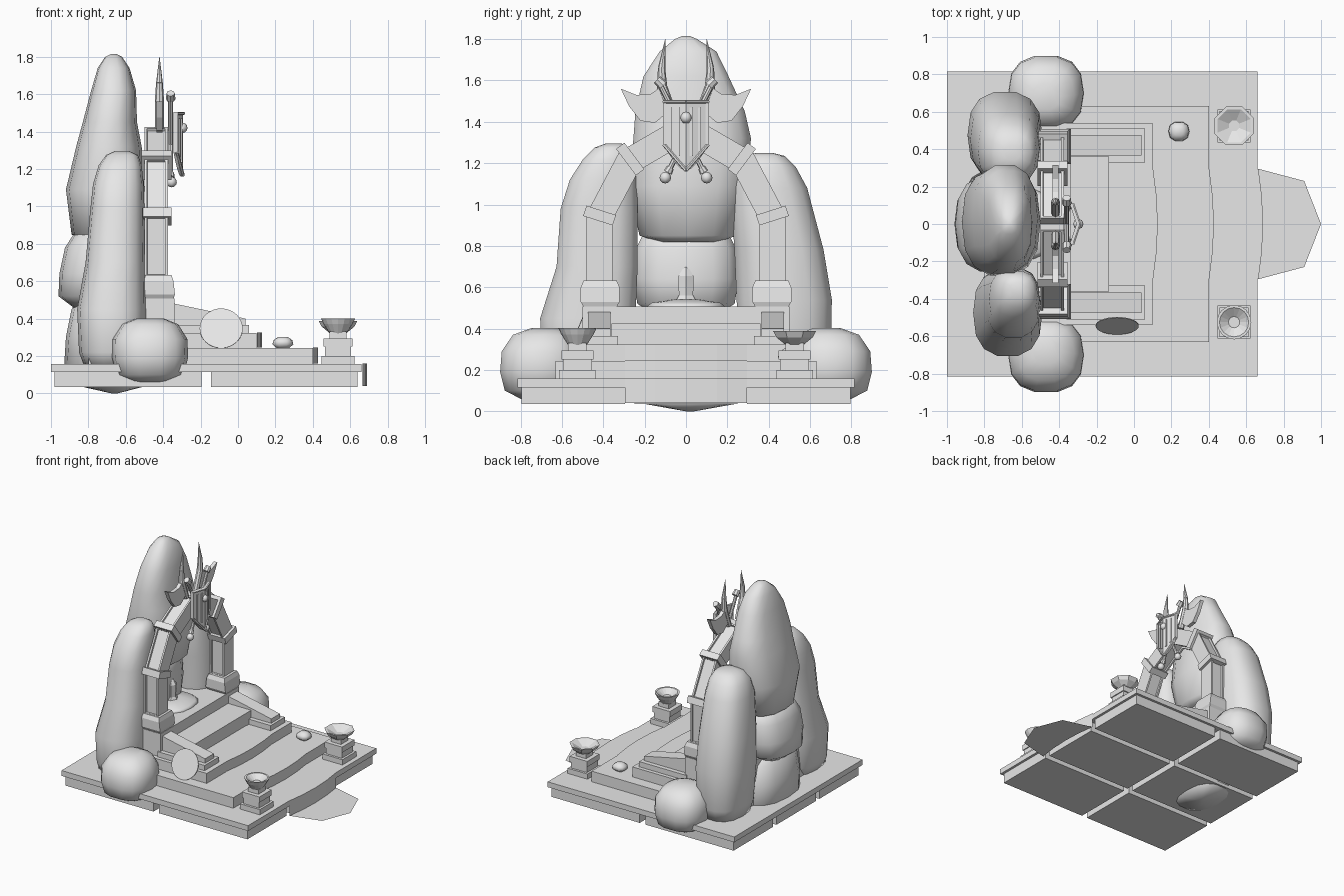
import bpy, bmesh, math
from mathutils import Vector

if "Cube" in bpy.data.objects:
    bpy.data.objects.remove(bpy.data.objects["Cube"])

stone = bpy.data.materials.new("pale_stone")
stone.diffuse_color = (0.8, 0.8, 0.8, 1)
stone.use_nodes = True
stone.node_tree.nodes["Principled BSDF"].inputs["Base Color"].default_value = stone.diffuse_color


def finish(name, bm, smooth=False, fix=True):
    if fix:
        bmesh.ops.recalc_face_normals(bm, faces=bm.faces)
    for f in bm.faces:
        f.smooth = smooth
    me = bpy.data.meshes.new(name)
    bm.to_mesh(me)
    bm.free()
    me.materials.append(stone)
    ob = bpy.data.objects.new(name, me)
    bpy.context.collection.objects.link(ob)
    return ob


def box(name, x0, x1, y0, y1, z0, z1):
    bm = bmesh.new()
    bmesh.ops.create_cube(bm, size=1)
    for v in bm.verts:
        v.co = ((x0 + x1) / 2 + v.co.x * (x1 - x0), (y0 + y1) / 2 + v.co.y * (y1 - y0),
                (z0 + z1) / 2 + v.co.z * (z1 - z0))
    return finish(name, bm)


def loft(name, secs, n=14, power=0.8, smooth=True, turn=0.0):
    """Skin of stacked rings (z, cx, cy, rx, ry)."""
    bm = bmesh.new()
    rings = []
    for z, cx, cy, rx, ry in secs:
        ring = []
        for i in range(n):
            a = turn + 2 * math.pi * i / n
            c, s = math.cos(a), math.sin(a)
            ring.append(bm.verts.new((cx + rx * math.copysign(abs(c) ** power, c),
                                      cy + ry * math.copysign(abs(s) ** power, s), z)))
        rings.append(ring)
    for a, b in zip(rings, rings[1:]):
        for i in range(n):
            bm.faces.new((a[i], a[(i + 1) % n], b[(i + 1) % n], b[i]))
    bm.faces.new(rings[0])
    bm.faces.new(rings[-1])
    return finish(name, bm, smooth)


def prism(name, pts, axis, a, b):
    """Extrude a profile: axis 'x' takes (y, z) points, axis 'y' takes (x, z)."""
    bm = bmesh.new()
    mk = (lambda p, t: (t, p[0], p[1])) if axis == 'x' else (lambda p, t: (p[0], t, p[1]))
    lo = [bm.verts.new(mk(p, a)) for p in pts]
    hi = [bm.verts.new(mk(p, b)) for p in pts]
    bm.faces.new(lo)
    bm.faces.new(hi)
    for i in range(len(pts)):
        j = (i + 1) % len(pts)
        bm.faces.new((lo[i], lo[j], hi[j], hi[i]))
    return finish(name, bm)


def beam(name, p, q, w, x0, x1, panel=False):
    """Straight bar in the yz plane, optionally with recessed side panels."""
    p, q = Vector(p), Vector(q)
    d = (q - p).normalized()
    s = Vector((-d.y, d.x)) * w / 2
    ob = prism(name, [p + s, q + s, q - s, p - s], 'x', x0, x1)
    if panel:
        bm = bmesh.new()
        bm.from_mesh(ob.data)
        side = [f for f in bm.faces if abs(f.normal.y * s.x + f.normal.z * s.y) > 0.9 * s.length]
        bmesh.ops.inset_individual(bm, faces=side, thickness=0.02, depth=0)
        bmesh.ops.inset_individual(bm, faces=side, thickness=0.001, depth=-0.015)
        bm.to_mesh(ob.data)
        bm.free()
    return ob


def rod(name, p, q, r1, r2, n=8):
    p, q = Vector(p), Vector(q)
    bm = bmesh.new()
    bmesh.ops.create_cone(bm, cap_ends=True, segments=n, radius1=r1, radius2=r2, depth=(q - p).length)
    rot = (q - p).to_track_quat('Z', 'Y')
    for v in bm.verts:
        v.co = rot @ v.co + (p + q) / 2
    return finish(name, bm)


def ball(name, c, r):
    bm = bmesh.new()
    bmesh.ops.create_uvsphere(bm, u_segments=8, v_segments=6, radius=r)
    bmesh.ops.translate(bm, verts=bm.verts, vec=c)
    return finish(name, bm, True)


# Paved base: six blocks under one slab
for x0, x1 in ((-.98, -.195), (-.145, .64)):
    for y0, y1 in ((-.795, -.295), (-.25, .25), (.295, .795)):
        box("base_block", x0, x1, y0, y1, .035, .115)
box("base_slab", -1, .66, -.815, .815, .115, .158)

# Stairs and platform
box("lower_step", -.8, .40, -.63, .63, .158, .243)
box("second_step", -.8, .10, -.54, .54, .243, .323)
box("third_step", -.8, -.135, -.36, .36, .323, .425)
box("platform", -.8, -.34, -.5, .5, .323, .508)

# Carpet draped over the steps, with bulging front edges and a tongue on the floor
prof = [(-.135, .326, 0), (.102, .326, .025), (.102, .246, .025), (.402, .246, .025),
        (.402, .161, .025), (.665, .161, .025), (.665, .04, .025)]
cols = [-.295, -.15, 0, .15, .295]
bm = bmesh.new()
rows = [[bm.verts.new((x + b * (1 - (y / .295) ** 2), y, z)) for y in cols] for x, z, b in prof]
for a, b in zip(rows, rows[1:]):
    for i in range(4):
        bm.faces.new((a[i], b[i], b[i + 1], a[i + 1]))
tip = [bm.verts.new(c) for c in ((.91, .23, .04), (1, 0, .04), (.91, -.23, .04))]
bm.faces.new(rows[-1] + tip)
finish("carpet", bm, fix=False)

for s in (-1, 1):
    # Sloping stair rails
    box("rail_base", -.36, .06, s * .42 - .09, s * .42 + .09, .323, .365)
    prism("stair_rail", [(-.36, .36), (.04, .36), (.04, .40), (-.34, .48), (-.36, .48)],
          'y', s * .42 - .055, s * .42 + .055)
    # Brazier pedestals
    for h, z0, z1 in ((.088, .158, .2), (.07, .2, .25), (.078, .25, .295), (.045, .295, .33)):
        box("brazier_pedestal", .535 - h, .535 + h, s * .525 - h, s * .525 + h, z0, z1)
    # Pillar feet, pillars and arch segments with collars
    k = math.sqrt(2)
    loft("pillar_foot", [(z, -.425, s * .415, rx * k, ry * k) for z, rx, ry in
         ((.505, .08, .08), (.53, .088, .094), (.60, .08, .094), (.632, .07, .08))],
         4, 1, False, math.pi / 4)
    beam("pillar", (s * .418, .62), (s * .418, .96), .125, -.5, -.375, True)
    beam("arch_lower", (s * .418, .94), (s * .265, 1.23), .125, -.5, -.375, True)
    beam("arch_upper", (s * .275, 1.21), (0, 1.37), .125, -.5, -.375, True)
    beam("lower_collar", (s * .426, .922), (s * .41, .972), .15, -.515, -.355)
    beam("upper_collar", (s * .29, 1.205), (s * .25, 1.235), .16, -.515, -.355)
    # Crossed axes above the arch
    rod("axe_haft", (-.36, -s * .1, 1.13), (-.36, s * .125, 1.58), .013, .013)
    ball("axe_pommel", (-.355, -s * .1, 1.13), .028)
    rod("axe_collar", (-.36, -s * .088, 1.155), (-.36, -s * .075, 1.18), .022, .018)
    rod("axe_cap", (-.36, s * .11, 1.575), (-.36, s * .14, 1.605), .026, .022)
    prism("axe_blade", [(s * y, z) for y, z in ((.06, 1.47), (.15, 1.395), (.22, 1.405), (.275, 1.475),
          (.315, 1.56), (.24, 1.53), (.17, 1.535), (.1, 1.585))], 'x', -.435, -.405)
    # Upright spikes
    rod("spike_socket", (-.42, s * .06, 1.42), (-.42, s * .115, 1.57), .024, .024)
    rod("spike_lower", (-.42, s * .115, 1.56), (-.42, s * .118, 1.66), .025, .018)
    rod("spike_tip", (-.42, s * .118, 1.66), (-.42, s * .1, 1.8), .018, .001)
    # Side boulders
    loft("side_boulder", [(.06, -.47, s * .70, .11, .10), (.10, -.47, s * .70, .18, .18),
         (.19, -.47, s * .70, .203, .203), (.29, -.47, s * .70, .2, .195),
         (.37, -.47, s * .69, .15, .15), (.402, -.47, s * .68, .07, .07)])

# Brazier bowls: wide octagonal one and a round one
def bowl(name, y, n, top, r):
    loft(name, [(.32, .535, y, .045, .045), (top - .03, .535, y, r * .85, r * .85),
                (top, .535, y, r, r), (top, .535, y, r * .85, r * .85),
                (top - .035, .535, y, .03, .03)], n, 1, False, math.pi / 8)

bowl("octagonal_bowl", .525, 8, .388, .112)
bowl("round_bowl", -.525, 16, .402, .092)

# Shield on the arch
ys = [-.11, -.083, -.055, -.028, 0, .028, .055, .083, .11]
bm = bmesh.new()
grid = []
for y in ys:
    t = abs(y) / .11
    x = -.293 - .037 * t
    bot = 1.16 + .13 * t ** 1.5
    grid.append([bm.verts.new((xx, y, z)) for xx in (x, x - .015) for z in (bot, 1.505)])
for a, b in zip(grid, grid[1:]):
    for i, j in ((0, 1), (1, 3), (3, 2), (2, 0)):
        bm.faces.new((a[i], a[j], b[j], b[i]))
for g in (grid[0], grid[-1]):
    bm.faces.new((g[0], g[1], g[3], g[2]))
finish("crest_shield", bm)
for y in (-.065, -.025, .025, .065):
    x = -.293 - .037 * abs(y) / .11
    box("shield_rib", x - .005, x + .006, y - .008, y + .008, 1.22 + abs(y) * .6, 1.47)
for s in (-1, 1):
    rod("shield_top_rim", (-.291, 0, 1.497), (-.328, s * .11, 1.497), .009, .009, 6)
    box("shield_side_rim", -.334, -.32, s * .103 - .008, s * .103 + .008, 1.29, 1.505)
    rod("shield_lower_rim", (-.328, s * .107, 1.29), (-.293, 0, 1.165), .009, .009, 6)
ball("shield_boss", (-.298, 0, 1.42), .028)

# Round shield leaning on the stair rail
rod("leaning_disc", (-.09, -.542, .347), (-.09, -.546, .3487), .115, .115, 32).name = "leaning_disc"
disc = bpy.data.objects["leaning_disc"]
for v in disc.data.vertices:  # lean back until it rests on the rail
    dz = v.co.z - .348
    v.co.y += dz * .0
# Small stone on the lower step
loft("small_stone", [(.24, .24, .495, .03, .028), (.262, .24, .495, .056, .052),
                     (.285, .24, .495, .05, .048), (.303, .24, .495, .025, .022)], 10)

# Altar mound and crystal under the arch
loft("altar_mound", [(.5, -.59, 0, .19, .2), (.525, -.59, 0, .16, .17), (.54, -.59, 0, .06, .07)])
loft("altar_crystal", [(.53, -.59, 0, .05, .06), (.56, -.59, 0, .035, .04), (.655, -.59, 0, .038, .042),
                       (.71, -.59, 0, .004, .004)], 6, 1, False)

# Rock wall behind the arch
loft("peak_rock", [(.82, -.70, .01, .13, .15), (.85, -.71, .01, .18, .24), (1.09, -.71, .01, .21, .29),
     (1.32, -.69, .03, .175, .29), (1.45, -.685, .02, .145, .27), (1.62, -.665, .0, .12, .21),
     (1.74, -.665, .01, .085, .14), (1.80, -.665, 0, .045, .055), (1.815, -.665, 0, .015, .02)])
loft("middle_rock", [(.46, -.78, .0, .1, .14), (.52, -.77, .0, .19, .24), (.64, -.765, .0, .19, .26),
     (.78, -.755, .0, .17, .25), (.88, -.74, .0, .12, .2)])
loft("lower_rock", [(0, -.66, .02, .015, .02), (.035, -.67, .02, .16, .22), (.14, -.73, .02, .2, .28),
     (.3, -.72, .01, .2, .28), (.45, -.71, 0, .18, .26), (.53, -.7, 0, .1, .16)])
loft("left_rock", [(.14, -.67, -.48, .15, .19), (.22, -.67, -.48, .18, .22), (.45, -.675, -.475, .185, .235),
     (.7, -.655, -.43, .16, .2), (.98, -.645, -.42, .145, .19), (1.12, -.64, -.40, .135, .165),
     (1.22, -.63, -.375, .115, .125), (1.275, -.62, -.36, .085, .085), (1.295, -.62, -.35, .04, .04)])
loft("right_rock", [(.14, -.69, .48, .15, .19), (.25, -.69, .48, .18, .225), (.54, -.69, .475, .2, .235),
     (.78, -.685, .45, .19, .22), (1.08, -.67, .4, .165, .19), (1.18, -.66, .385, .14, .15),
     (1.235, -.65, .38, .1, .1), (1.25, -.65, .38, .04, .04)])
